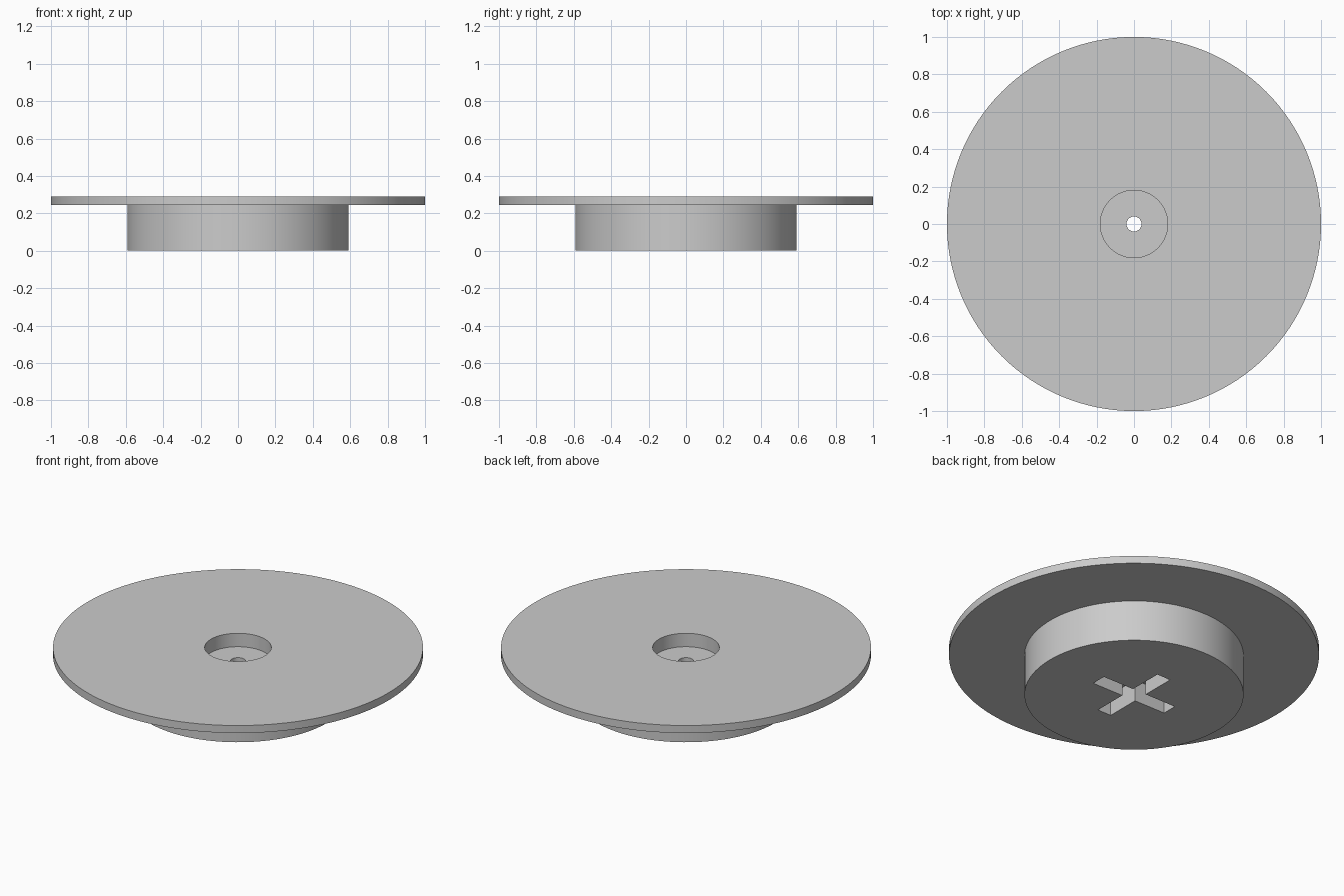
import bpy
import bmesh
from math import tau, radians
from mathutils import Vector

cube = bpy.data.objects.get("Cube")
if cube:
    bpy.data.objects.remove(cube, do_unlink=True)

grey = bpy.data.materials.new("light_grey")
grey.use_nodes = True
colour = (0.6, 0.6, 0.6, 1)
grey.diffuse_color = colour
grey.node_tree.nodes["Principled BSDF"].inputs["Base Color"].default_value = colour


def revolve(name, profile, steps=128):
    """Turn a closed (radius, height) profile around the z axis."""
    bm = bmesh.new()
    verts = [bm.verts.new((r, 0, z)) for r, z in profile]
    edges = [bm.edges.new((v, verts[i - 1])) for i, v in enumerate(verts)]
    bmesh.ops.spin(bm, geom=verts + edges, cent=(0, 0, 0), axis=(0, 0, 1),
                   angle=tau, steps=steps, use_merge=True)
    bmesh.ops.remove_doubles(bm, verts=bm.verts, dist=0.0001)
    bmesh.ops.recalc_face_normals(bm, faces=bm.faces)
    mesh = bpy.data.meshes.new(name)
    bm.to_mesh(mesh)
    bm.free()
    obj = bpy.data.objects.new(name, mesh)
    bpy.context.collection.objects.link(obj)
    mesh.materials.append(grey)
    return obj


def cut_slot(target, size, centre):
    """Cut a box-shaped slot and discard the cutter."""
    bpy.ops.mesh.primitive_cube_add(size=1, location=centre)
    cutter = bpy.context.object
    cutter.name = "slot_cutter"
    cutter.scale = size
    cutter.hide_render = True
    cutter.data.materials.append(grey)
    mod = target.modifiers.new("slot", "BOOLEAN")
    mod.operation = "DIFFERENCE"
    mod.solver = "EXACT"
    mod.object = cutter
    bpy.context.view_layer.objects.active = target
    bpy.ops.object.modifier_apply(modifier=mod.name)
    bpy.data.objects.remove(cutter, do_unlink=True)


# Flanged wheel: hub, disc, screw recess and through hole
hub, rim, recess, hole = 0.592, 1.0, 0.18, 0.04
top, under, floor = 0.29, 0.245, 0.21
wheel = revolve("flanged_wheel", [
    (hole, 0), (hub, 0), (hub, under), (rim, under), (rim, top),
    (recess, top), (recess, floor), (hole, floor)])

# Cross-shaped socket in the underside
length, width, depth, spare = 0.5, 0.09, 0.13, 0.1
for x, y in ((length, width), (width, length)):
    cut_slot(wheel, Vector((x, y, depth + spare)), (0, 0, (depth - spare) / 2))

bpy.ops.object.select_all(action="DESELECT")
wheel.select_set(True)
bpy.context.view_layer.objects.active = wheel
bpy.ops.object.shade_smooth_by_angle(angle=radians(30))
